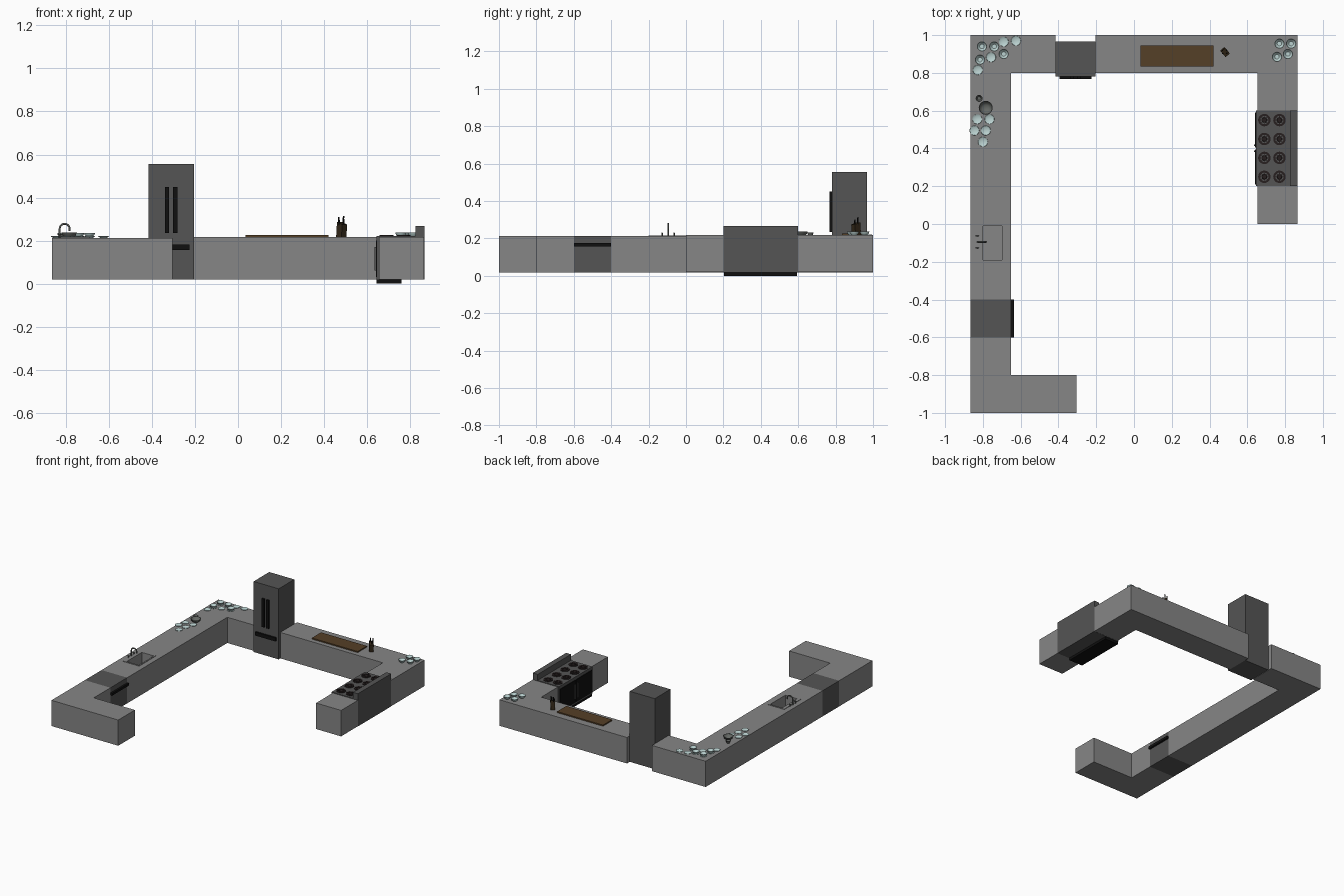
import bpy, bmesh, math
from mathutils import Vector, Matrix

if "Cube" in bpy.data.objects:
    bpy.data.objects.remove(bpy.data.objects["Cube"])

def mat(name, r, g, b):
    m = bpy.data.materials.new(name)
    m.diffuse_color = (r, g, b, 1)
    m.use_nodes = True
    m.node_tree.nodes["Principled BSDF"].inputs["Base Color"].default_value = m.diffuse_color
    return m

GREY = mat("counter_grey", .24, .24, .24)
DARK = mat("dark_steel", .09, .09, .09)
BLACK = mat("black", .005, .005, .005)
BURN = mat("burner_iron", .02, .014, .014)
WOOD = mat("board_wood", .09, .05, .02)
BLOCK = mat("block_wood", .035, .022, .01)
CHINA = mat("pale_china", .5, .65, .64)
METAL = mat("pot_metal", .13, .14, .13)

def finish(name, bm, m, smooth=False):
    bmesh.ops.recalc_face_normals(bm, faces=bm.faces[:])
    me = bpy.data.meshes.new(name)
    bm.to_mesh(me)
    bm.free()
    ob = bpy.data.objects.new(name, me)
    bpy.context.collection.objects.link(ob)
    me.materials.append(m)
    if smooth:
        bpy.ops.object.select_all(action='DESELECT')
        bpy.context.view_layer.objects.active = ob
        ob.select_set(True)
        bpy.ops.object.shade_smooth_by_angle(angle=math.radians(40))
    return ob

def add_box(bm, x0, x1, y0, y1, z0, z1):
    M = Matrix.Translation(((x0+x1)/2, (y0+y1)/2, (z0+z1)/2)) @ Matrix.Diagonal((x1-x0, y1-y0, z1-z0, 1))
    bmesh.ops.create_cube(bm, size=1, matrix=M)

def box(name, m, *dims):
    bm = bmesh.new()
    add_box(bm, *dims)
    return finish(name, bm, m)

def prism(name, m, pts, z0, z1):
    bm = bmesh.new()
    f = bm.faces.new([bm.verts.new((x, y, z0)) for x, y in pts])
    r = bmesh.ops.extrude_face_region(bm, geom=[f])
    bmesh.ops.translate(bm, vec=(0, 0, z1-z0), verts=[v for v in r['geom'] if isinstance(v, bmesh.types.BMVert)])
    return finish(name, bm, m)

def lathe(name, m, profile, pos, steps=20):
    bm = bmesh.new()
    vs = [bm.verts.new((r, 0, z)) for r, z in profile]
    es = [bm.edges.new(p) for p in zip(vs, vs[1:])]
    bmesh.ops.spin(bm, geom=vs+es, cent=(0, 0, 0), axis=(0, 0, 1), angle=2*math.pi, steps=steps)
    bmesh.ops.remove_doubles(bm, verts=bm.verts[:], dist=1e-5)
    ob = finish(name, bm, m, True)
    ob.location = pos
    return ob

def tube(name, m, pts, r):
    cu = bpy.data.curves.new(name, 'CURVE')
    cu.dimensions = '3D'
    cu.bevel_depth, cu.bevel_resolution, cu.use_fill_caps = r, 2, True
    sp = cu.splines.new('POLY')
    sp.points.add(len(pts)-1)
    for p, c in zip(sp.points, pts):
        p.co = (*c, 1)
    ob = bpy.data.objects.new(name, cu)
    bpy.context.collection.objects.link(ob)
    cu.materials.append(m)
    return ob

# Counters, split by the dishwasher, fridge and stove
ZL, ZR = .213, .217
prism("front_left_counter", GREY, [(-.865, -1), (-.305, -1), (-.305, -.8), (-.65, -.8), (-.65, -.6), (-.865, -.6)], .018, ZL)
left = prism("left_counter", GREY, [(-.865, -.4), (-.65, -.4), (-.65, .8), (-.415, .8), (-.415, 1), (-.865, 1)], .018, ZL)
prism("right_counter", GREY, [(-.205, .8), (.655, .8), (.655, 0), (.865, 0), (.865, 1), (-.205, 1)], .02, ZR)

# Sink basin cut into the left counter, with a rim
cutter = box("sink_cutter", GREY, -.80, -.70, -.19, -.01, .13, .3)
cutter.hide_render = True
cutter.hide_set(True)
mod = left.modifiers.new("basin", 'BOOLEAN')
mod.object, mod.operation, mod.solver = cutter, 'DIFFERENCE', 'EXACT'
bm = bmesh.new()
for d in [(-.825, -.80, -.2, 0), (-.70, -.69, -.2, 0), (-.80, -.70, -.2, -.19), (-.80, -.70, -.01, 0)]:
    add_box(bm, *d, .21, .216)
finish("sink_rim", bm, GREY)

# Faucet with two taps
arc = [(-.806 + .023*math.cos(t), -.095, .255 + .023*math.sin(t)) for t in [math.pi*(1-i/10) for i in range(11)]]
tube("faucet", METAL, [(-.829, -.095, .213)] + arc + [(-.783, -.095, .245)], .0045)
for i, y in enumerate((-.128, -.064)):
    tube("tap_%d" % i, METAL, [(-.829, y, .213), (-.829, y, .228)], .004)
    tube("tap_lever_%d" % i, METAL, [(-.838, y, .228), (-.82, y, .228)], .003)

# Dishwasher
box("dishwasher", DARK, -.865, -.65, -.6, -.4, .018, ZL)
box("dishwasher_handle", BLACK, -.65, -.635, -.6, -.4, .157, .175)

# Fridge with door and freezer handles
box("fridge", DARK, -.415, -.205, .78, .967, .02, .555)
for i, x in enumerate((-.34, -.302)):
    box("fridge_handle_%d" % i, BLACK, x, x+.02, .768, .78, .235, .45)
box("freezer_handle", BLACK, -.395, -.225, .768, .78, .155, .182)

# Stove: body, splash panel, plinth and oven doors
box("stove_body", DARK, .645, .866, .2, .6, .019, .222)
box("stove_back_panel", DARK, .825, .866, .2, .6, .222, .267)
box("stove_plinth", BLACK, .645, .76, .203, .594, 0, .019)
for i, y in enumerate((.21, .405)):
    box("oven_door_%d" % i, BLACK, .641, .645, y, y+.185, .03, .2)
    hy = y + (.17 if i == 0 else .007)
    box("oven_handle_%d" % i, DARK, .634, .641, hy, hy+.008, .06, .17)

# Eight burners: cap, ring and spokes
for i in range(8):
    p = (.69 + .08*(i % 2), .25 + .1*(i//2), .222)
    bm = bmesh.new()
    bmesh.ops.create_cone(bm, cap_ends=True, segments=16, radius1=.014, radius2=.012, depth=.005, matrix=Matrix.Translation((0, 0, .0025)))
    for k in range(4):
        new = len(bm.verts)
        add_box(bm, -.032, .032, -.002, .002, .001, .005)
        bm.verts.ensure_lookup_table()
        bmesh.ops.rotate(bm, verts=bm.verts[new:], cent=(0, 0, 0), matrix=Matrix.Rotation(k*math.pi/4, 3, 'Z'))
    finish("burner_%d" % i, bm, BURN).location = p
    lathe("burner_ring_%d" % i, BURN, [(.022, 0), (.022, .004), (.033, .004), (.033, 0), (.022, 0)], p)

# Plates and bowls
plate = [(0, 0), (.016, 0), (.026, .006), (.025, .008), (.016, .003), (0, .003)]
bowl = [(0, 0), (.013, 0), (.022, .009), (.026, .02), (.0245, .02), (.02, .01), (.012, .003), (0, .003)]
corner = [(-.805, .94), (-.74, .94), (-.69, .965), (-.625, .97), (-.69, .90), (-.757, .883), (-.815, .87), (-.827, .815)]
beside_pot = [(-.83, .555), (-.765, .555), (-.845, .495), (-.785, .495), (-.80, .435)]
right = [(.77, .955), (.832, .955), (.757, .885), (.815, .9)]
for i, (x, y) in enumerate(corner + beside_pot):
    lathe("plate_%d" % i, CHINA, plate, (x, y, ZL))
    if i in (0, 1, 4, 6):
        lathe("bowl_%d" % i, CHINA, bowl, (x, y, ZL+.003))
for i, (x, y) in enumerate(right):
    lathe("right_bowl_%d" % i, CHINA, bowl, (x, y, ZR))

# Mixing bowl and small cup
lathe("mixing_bowl", METAL, [(0, 0), (.018, 0), (.03, .01), (.037, .025), (.034, .025), (.027, .012), (.016, .003), (0, .003)], (-.785, .615, ZL))
lathe("small_cup", METAL, [(0, 0), (.01, 0), (.018, .018), (.016, .018), (.009, .003), (0, .003)], (-.82, .665, ZL))

# Cutting board
box("cutting_board", WOOD, .035, .42, .835, .945, ZR, .226)

# Knife block with handles
bm = bmesh.new()
add_box(bm, -.015, .015, -.019, .019, 0, .065)
for v in bm.verts:
    if v.co.z > .03:
        v.co.y -= .006
        v.co.z += .004 if v.co.y > 0 else -.008
blk = finish("knife_block", bm, BLOCK)
blk.location, blk.rotation_euler = (.48, .912, ZR), (0, 0, math.radians(40))
for i, (dx, dy, h) in enumerate([(-.01, .006, .31), (.009, .008, .315), (-.008, -.01, .295), (.01, -.008, .3)]):
    tube("knife_handle_%d" % i, BLACK, [(.48+dx, .912+dy, .27), (.48+dx*1.2, .912+dy, h)], .0035)
